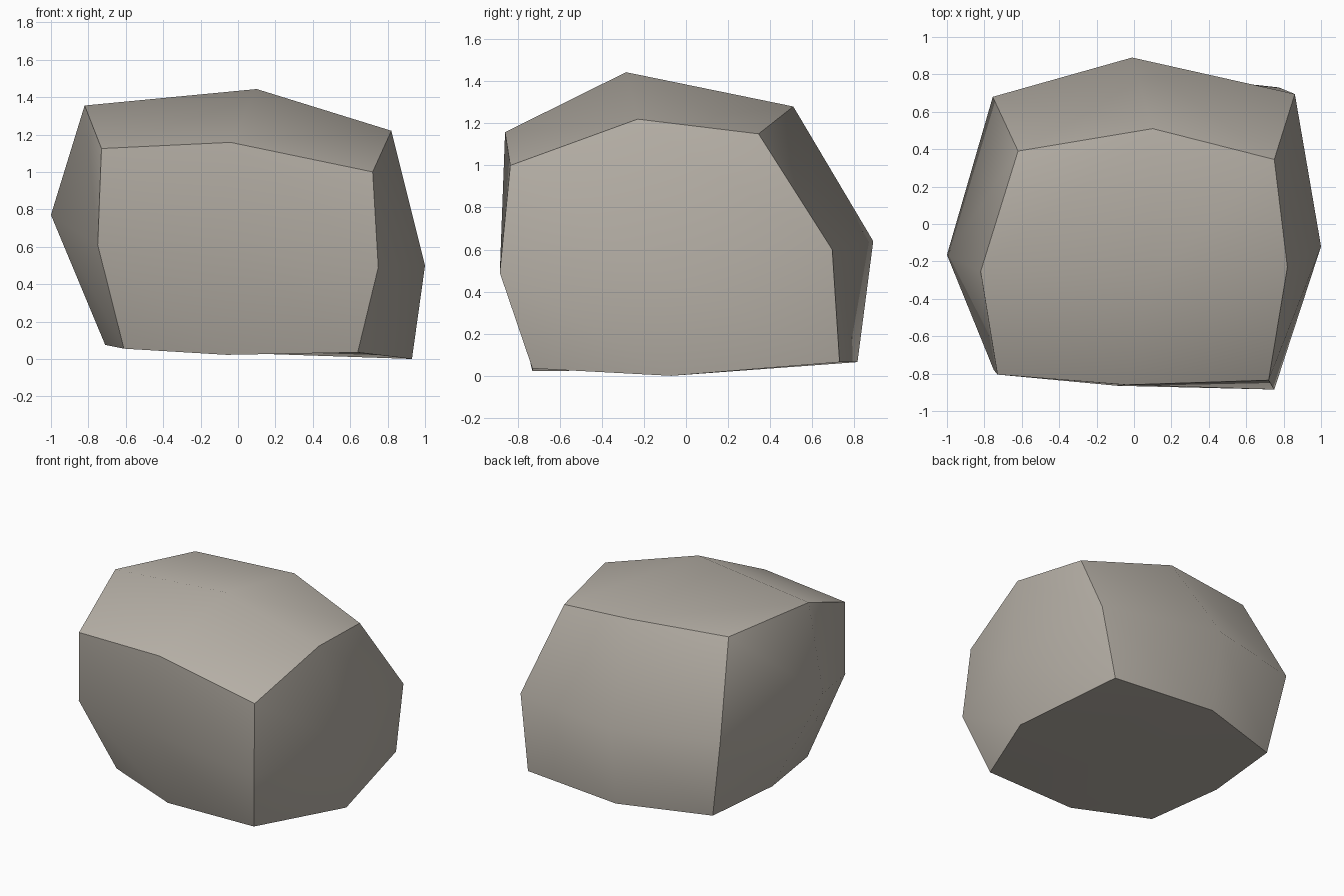
import bpy, bmesh, math

if "Cube" in bpy.data.objects:
    bpy.data.objects.remove(bpy.data.objects["Cube"])

# Rock: a cube with every side split 2 x 2, its 26 points pushed into a boulder.
# Each layer lists rows front to back, each row left to right.
LAYERS = {
    -1: [[(-.61, -.54, .055), (-.06, -.73, .022), (.64, -.73, .035)],
         [(-.71, .01, .075), (.05, -.03, .03), (.93, -.07, 0)],
         [(-.645, .61, .07), (0, .815, .065), (.775, .73, .065)]],
    0: [[(-.75, -.78, .61), (-.09, -.865, .58), (.75, -.885, .49)],
        [(-1, -.165, .77), None, (1, -.12, .5)],
        [(-.755, .68, .67), (-.01, .89, .64), (.86, .695, .6)]],
    1: [[(-.73, -.805, 1.125), (-.04, -.86, 1.158), (.72, -.835, 1.0)],
        [(-.82, -.255, 1.355), (.10, -.285, 1.443), (.82, -.23, 1.22)],
        [(-.62, .39, 1.295), (.10, .51, 1.28), (.75, .345, 1.15)]],
}

bm = bmesh.new()
bmesh.ops.create_cube(bm, size=2)
bmesh.ops.subdivide_edges(bm, edges=bm.edges[:], cuts=1, use_grid_fill=True)


def side(face):
    """Which of the six cube sides a face belongs to."""
    n = face.normal
    axis = max(range(3), key=lambda a: abs(n[a]))
    return axis, n[axis] > 0


# Keep the twelve original cube edges crisp, the rest of each side smooth
bm.normal_update()
for e in bm.edges:
    e.smooth = side(e.link_faces[0]) == side(e.link_faces[1])
for f in bm.faces:
    f.smooth = True

# Move each grid point to its place on the boulder
for v in bm.verts:
    i, j, k = (round(c) for c in v.co)
    v.co = LAYERS[k][j + 1][i + 1]
bmesh.ops.recalc_face_normals(bm, faces=bm.faces[:])

mesh = bpy.data.meshes.new("rock")
bm.to_mesh(mesh)
bm.free()
rock = bpy.data.objects.new("rock", mesh)
bpy.context.collection.objects.link(rock)

# Single warm grey stone colour
stone = bpy.data.materials.new("warm grey stone")
stone.diffuse_color = (0.47, 0.435, 0.385, 1)
stone.use_nodes = True
stone.node_tree.nodes["Principled BSDF"].inputs["Base Color"].default_value = stone.diffuse_color
mesh.materials.append(stone)
